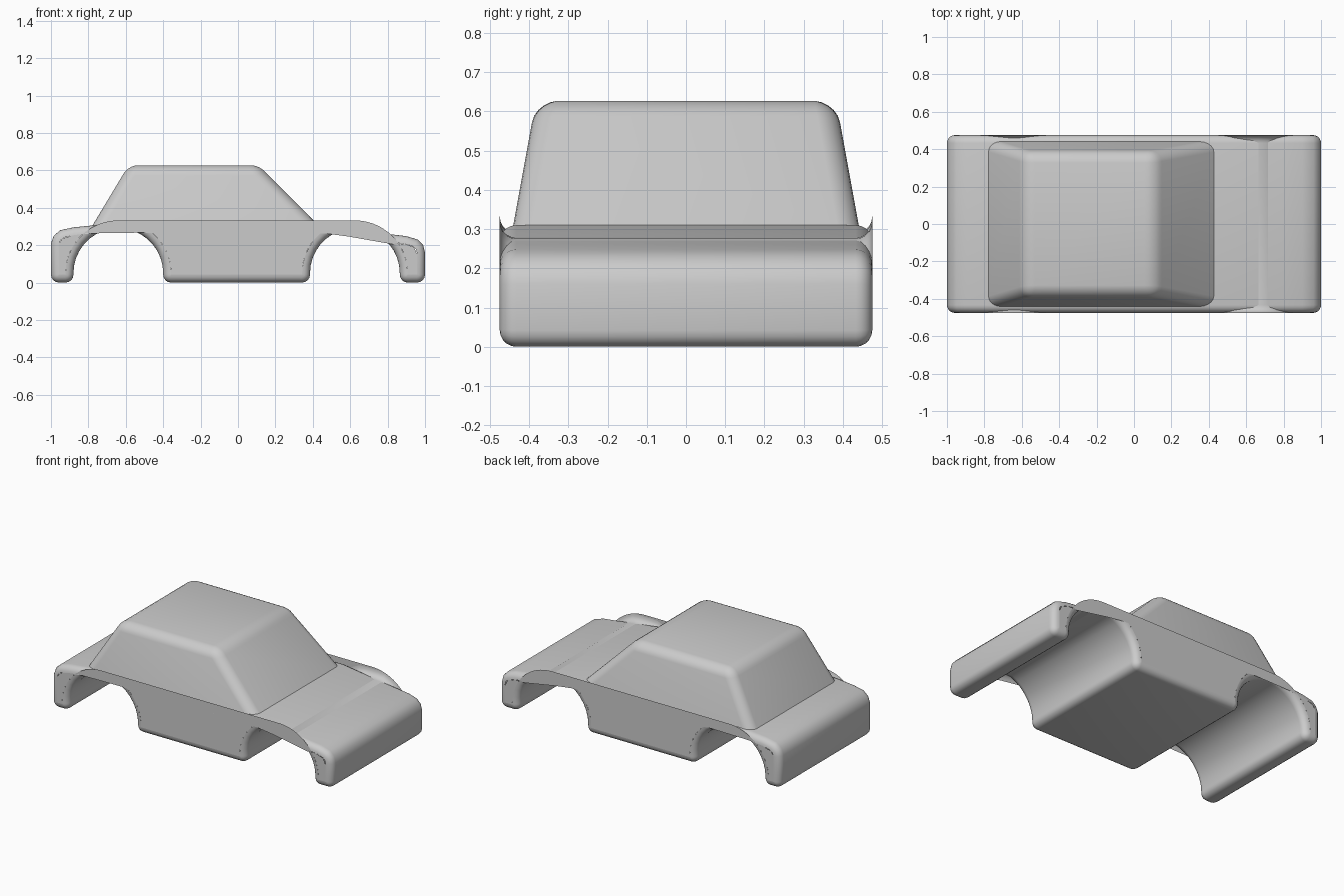
import bpy, bmesh
from math import sin, cos, radians, pi
from mathutils import Vector

cube = bpy.data.objects.get("Cube")
if cube:
    bpy.data.objects.remove(cube, do_unlink=True)

grey = bpy.data.materials.new("body_grey")
grey.use_nodes = True
colour = (0.6, 0.6, 0.6, 1)
grey.diffuse_color = colour
grey.node_tree.nodes["Principled BSDF"].inputs["Base Color"].default_value = colour

HALF = 0.475            # half width
EDGE = 0.042            # edge rounding
FRONT, REAR = 0.625, -0.64   # wheel arch centres
RAD, AXLE = 0.24, 0.05


def finish(bm, name):
    mesh = bpy.data.meshes.new(name)
    bm.to_mesh(mesh)
    bm.free()
    obj = bpy.data.objects.new(name, mesh)
    bpy.context.collection.objects.link(obj)
    mesh.materials.append(grey)
    bpy.ops.object.select_all(action='DESELECT')
    obj.select_set(True)
    bpy.context.view_layer.objects.active = obj
    bpy.ops.object.shade_smooth_by_angle(angle=radians(35))
    return obj


def arc(cx, cz, r, start, end, steps):
    out = []
    for i in range(steps + 1):
        a = radians(start + (end - start) * i / steps)
        out.append(Vector((cx + r * cos(a), cz + r * sin(a))))
    return out


def pts(*pairs):
    return [Vector(p) for p in pairs]


def arch(cx, r, start, end, steps, top=1.0):
    return [Vector((p.x, min(p.y, top))) for p in arc(cx, AXLE, r, start, end, steps)]


def foot(x, direction):
    # rounded lower corner; direction +1 rounds toward +x, -1 toward -x
    a = (270, 360) if direction > 0 else (180, 270)
    return arc(x - direction * EDGE, EDGE, EDGE, *a, 4)


# Side profile, clockwise from the rear bumper over the top and back below
profile = foot(-1, -1)[::-1]
profile += pts((-1, 0.21), (-0.985, 0.25), (-0.95, 0.28), (-0.88, 0.295),
               (-0.78, 0.305), (-0.7, 0.31), (0.43, 0.31), (0.8, 0.26),
               (0.9, 0.248), (0.96, 0.23), (0.99, 0.2), (1, 0.16))
profile += foot(1, 1)[::-1]
profile += foot(FRONT + RAD, -1)[::-1]
profile += arch(FRONT, RAD, 0, 180, 18, 0.278)
profile += foot(FRONT - RAD, 1)[::-1]
profile += foot(REAR + RAD, -1)[::-1]
profile += arch(REAR, RAD, 0, 180, 18)
profile += foot(REAR - RAD, 1)[::-1]


def inset(points, d):
    out = []
    n = len(points)
    for i, p in enumerate(points):
        a = (p - points[i - 1]).normalized()
        b = (points[(i + 1) % n] - p).normalized()
        na, nb = Vector((a.y, -a.x)), Vector((b.y, -b.x))
        m = (na + nb).normalized()
        out.append(p + m * d / max(m.dot(na), 0.6))
    return out


# Body shell: full-width sweep with rounded side edges
bm = bmesh.new()
SEG = 5
steps = [i / SEG * pi / 2 for i in range(SEG + 1)]
stations = [(-(HALF - EDGE + EDGE * sin(a)), EDGE * (1 - cos(a))) for a in reversed(steps)]
stations += [(-y, d) for y, d in reversed(stations)]
rings = [[bm.verts.new((p.x, y, p.y)) for p in inset(profile, d)] for y, d in stations]
for a, b in zip(rings, rings[1:]):
    for i in range(len(a)):
        j = (i + 1) % len(a)
        bm.faces.new((a[i], a[j], b[j], b[i]))
finish(bm, "body_shell")

# Side panels: bumper ends and the long panel with raised fins over the arches
big = RAD + EDGE
rear_end = pts((-0.958, 0.042), (-0.958, 0.205), (-0.94, 0.235), (-0.88, 0.253))
rear_end += arch(REAR, big, 132, 180, 8) + pts((REAR - big, 0.042))
front_end = pts((0.958, 0.042), (0.958, 0.15), (0.94, 0.19), (0.89, 0.207))
front_end += arch(FRONT, big, 34, 0, 6) + pts((FRONT + big, 0.042))
middle = arch(REAR, big, 130, 90, 8) + arch(FRONT, big, 90, 36, 10)
middle += pts((0.83, 0.204), (0.5, 0.262)) + arch(FRONT, big, 131, 180, 8)
middle += pts((FRONT - big, 0.042), (REAR + big, 0.042))
middle += arch(REAR, big, 0, 49, 8) + pts((-0.5, 0.267), (-0.78, 0.263))

bm = bmesh.new()
for side in (-1, 1):
    for outline in (rear_end, middle, front_end):
        face = bm.faces.new([bm.verts.new((p.x, side * HALF, p.y)) for p in outline])
        face.normal_update()
        if face.normal.y * side < 0:
            face.normal_flip()
bmesh.ops.triangulate(bm, faces=bm.faces[:])
finish(bm, "side_panels")

# Cabin: tapered box with rounded upper edges and pillars
bm = bmesh.new()
bmesh.ops.create_cube(bm, size=2)
for v in bm.verts:
    top = v.co.z > 0
    if v.co.x > 0:
        x = 0.11 if top else 0.435
    else:
        x = -0.585 if top else -0.78
    v.co = (x, v.co.y * (0.383 if top else 0.442), 0.627 if top else 0.302)
edges = [e for e in bm.edges if any(v.co.z > 0.5 for v in e.verts)]
bmesh.ops.bevel(bm, geom=edges, offset=0.055, offset_type='OFFSET', segments=5,
                profile=0.5, affect='EDGES', clamp_overlap=True)
finish(bm, "cabin")
